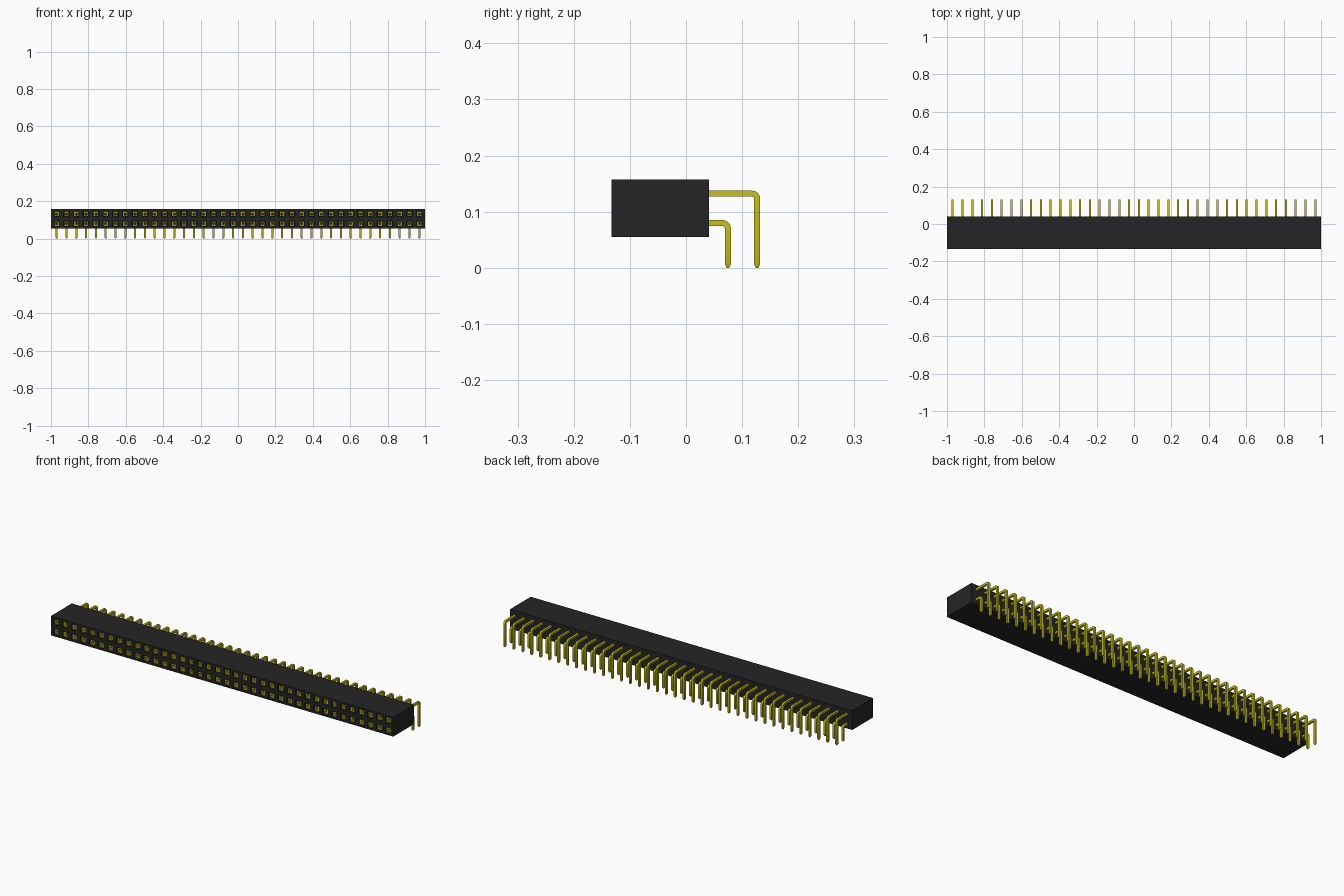
import bpy, bmesh
from math import sin, cos, pi
from mathutils import Vector

if "Cube" in bpy.data.objects:
    bpy.data.objects.remove(bpy.data.objects["Cube"])

COLUMNS, PITCH = 38, 0.0524
FIRST_X = -PITCH * (COLUMNS - 1) / 2
ROWS_Z = (0.0796, 0.132)
FRONT, BACK, BOTTOM, TOP = -0.133, 0.041, 0.055, 0.157
PIN = 0.0107


def material(name, rgb):
    m = bpy.data.materials.new(name)
    m.use_nodes = True
    m.diffuse_color = (*rgb, 1)
    m.node_tree.nodes["Principled BSDF"].inputs["Base Color"].default_value = (*rgb, 1)
    return m


black = material("black plastic", (0.018, 0.018, 0.018))
gold = material("yellow gold", (0.578, 0.546, 0.007))


def finish(name, bm, mats):
    bmesh.ops.remove_doubles(bm, verts=bm.verts, dist=1e-5)
    bmesh.ops.recalc_face_normals(bm, faces=bm.faces)
    me = bpy.data.meshes.new(name)
    bm.to_mesh(me)
    bm.free()
    for m in mats:
        me.materials.append(m)
    ob = bpy.data.objects.new(name, me)
    bpy.context.collection.objects.link(ob)
    return ob


def rect(bm, x0, x1, z0, z1, y):
    return [bm.verts.new((x, y, z)) for x, z in ((x0, z0), (x1, z0), (x1, z1), (x0, z1))]


def square(bm, x, z, size, y):
    h = size / 2
    return rect(bm, x - h, x + h, z - h, z + h, y)


def bridge(bm, a, b, mat=0):
    for i in range(4):
        j = (i + 1) % 4
        bm.faces.new((a[i], a[j], b[j], b[i])).material_index = mat


# Housing: outer walls, then a front made of cells with chamfered sockets
bm = bmesh.new()
front_loop = rect(bm, -1, 1, BOTTOM, TOP, FRONT)
back_loop = rect(bm, -1, 1, BOTTOM, TOP, BACK)
bridge(bm, front_loop, back_loop)
bm.faces.new(back_loop)
middle = sum(ROWS_Z) / 2
for c in range(COLUMNS):
    x = FIRST_X + c * PITCH
    x0 = -1 if c == 0 else x - PITCH / 2
    x1 = 1 if c == COLUMNS - 1 else x + PITCH / 2
    for z, z0, z1 in ((ROWS_Z[0], BOTTOM, middle), (ROWS_Z[1], middle, TOP)):
        cell = rect(bm, x0, x1, z0, z1, FRONT)
        mouth = square(bm, x, z, 0.031, FRONT)
        contact = square(bm, x, z, 0.023, FRONT + 0.005)
        hole = square(bm, x, z, PIN, FRONT + 0.005)
        floor = square(bm, x, z, PIN, FRONT + 0.09)
        bridge(bm, cell, mouth)
        bridge(bm, mouth, contact)
        bridge(bm, contact, hole, 1)
        bridge(bm, hole, floor, 1)
        bm.faces.new(floor)
finish("housing", bm, (black, gold))


# Bent pins: a square section swept along a right-angle path, then arrayed
def pin_row(name, y_end, z):
    bend = 0.009
    path = [((BACK - 0.004, z), 0, 1)]
    for i in range(7):
        a = pi / 2 * i / 6
        path.append(((y_end - bend + bend * sin(a), z - bend + bend * cos(a)), a, 1))
    path += [((y_end, 0.006), pi / 2, 1), ((y_end, 0), pi / 2, 0.4)]
    bm = bmesh.new()
    loops = []
    for (y, h), a, scale in path:
        centre = Vector((FIRST_X, y, h))
        side = Vector((PIN / 2 * scale, 0, 0))
        out = Vector((0, sin(a), cos(a))) * PIN / 2 * scale
        loops.append([bm.verts.new(centre + s * side + t * out)
                      for s, t in ((-1, -1), (1, -1), (1, 1), (-1, 1))])
    for a, b in zip(loops, loops[1:]):
        bridge(bm, a, b)
    bm.faces.new(loops[0])
    bm.faces.new(loops[-1])
    ob = finish(name, bm, (gold,))
    bpy.ops.object.select_all(action="DESELECT")
    ob.select_set(True)
    bpy.context.view_layer.objects.active = ob
    bpy.ops.object.shade_smooth_by_angle(angle=pi / 6)
    arr = ob.modifiers.new("columns", "ARRAY")
    arr.count = COLUMNS
    arr.use_relative_offset = False
    arr.use_constant_offset = True
    arr.constant_offset_displace = (PITCH, 0, 0)


pin_row("lower_pins", 0.0745, ROWS_Z[0])
pin_row("upper_pins", 0.1268, ROWS_Z[1])
